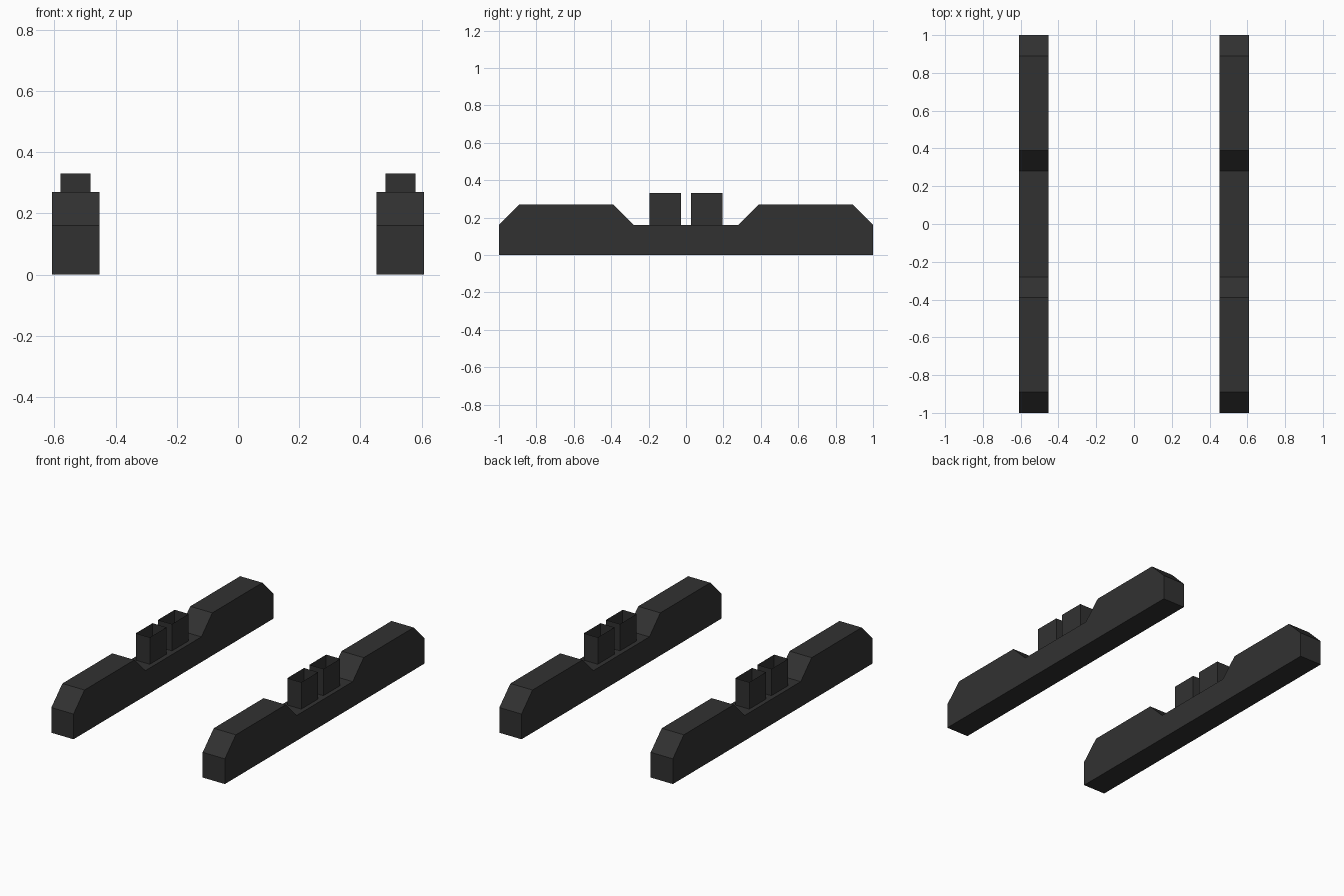
import bpy, bmesh

if "Cube" in bpy.data.objects:
    bpy.data.objects.remove(bpy.data.objects["Cube"])

mat = bpy.data.materials.new("charcoal")
mat.diffuse_color = (0.031, 0.031, 0.031, 1)
mat.use_nodes = True
mat.node_tree.nodes["Principled BSDF"].inputs["Base Color"].default_value = mat.diffuse_color


def make_object(name, bm):
    bmesh.ops.recalc_face_normals(bm, faces=bm.faces)
    mesh = bpy.data.meshes.new(name)
    bm.to_mesh(mesh)
    bm.free()
    mesh.materials.append(mat)
    obj = bpy.data.objects.new(name, mesh)
    bpy.context.collection.objects.link(obj)
    return obj


def rail(name, x0, x1):
    # Side profile (y, z): half of it, then mirrored
    half = [(1, 0), (1, 0.16), (0.89, 0.27), (0.39, 0.27), (0.28, 0.16)]
    profile = half + [(-y, z) for y, z in reversed(half)]
    bm = bmesh.new()
    face = bm.faces.new([bm.verts.new((x0, y, z)) for y, z in profile])
    ext = bmesh.ops.extrude_face_region(bm, geom=[face], use_keep_orig=True)
    verts = [g for g in ext["geom"] if isinstance(g, bmesh.types.BMVert)]
    bmesh.ops.translate(bm, verts=verts, vec=(x1 - x0, 0, 0))
    return make_object(name, bm)


def socket(name, x0, x1, y0, y1, z0=0.16, z1=0.33):
    # Thin-walled sleeve, open at the top
    bm = bmesh.new()
    corners = [(x0, y0), (x1, y0), (x1, y1), (x0, y1)]
    low = [bm.verts.new((x, y, z0)) for x, y in corners]
    high = [bm.verts.new((x, y, z1)) for x, y in corners]
    for i in range(4):
        j = (i + 1) % 4
        bm.faces.new((low[i], low[j], high[j], high[i]))
    return make_object(name, bm)


# Two rails, each with two open sockets on the lowered middle
for side, s in (("left", -1), ("right", 1)):
    rail(f"{side}_foot_rail", *sorted((s * 0.453, s * 0.608)))
    sx = sorted((s * 0.482, s * 0.58))
    for end, e in (("front", -1), ("back", 1)):
        socket(f"{side}_{end}_socket", *sx, *sorted((e * 0.027, e * 0.195)))
